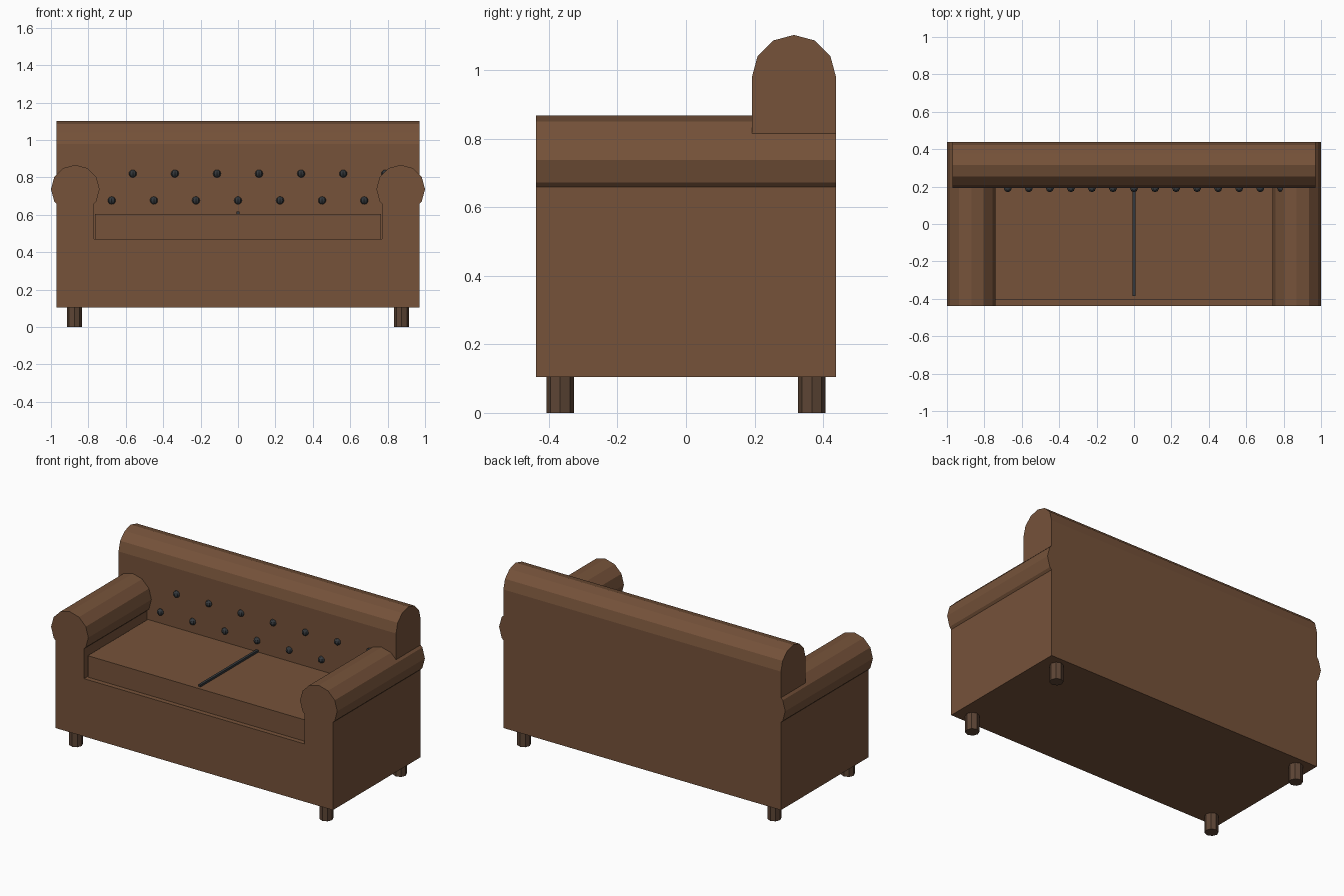
import bpy, bmesh
from math import sin, cos, pi, radians
from mathutils import Vector

if "Cube" in bpy.data.objects:
    bpy.data.objects.remove(bpy.data.objects["Cube"])


def material(name, color):
    m = bpy.data.materials.new(name)
    m.diffuse_color = (*color, 1)
    m.use_nodes = True
    m.node_tree.nodes["Principled BSDF"].inputs["Base Color"].default_value = m.diffuse_color
    return m


LEATHER = material("brown_leather", (0.18, 0.085, 0.042))
WOOD = material("dark_wood", (0.11, 0.06, 0.036))
TRIM = material("dark_trim", (0.035, 0.04, 0.045))


def finish(name, bm, mat):
    bmesh.ops.recalc_face_normals(bm, faces=bm.faces[:])
    mesh = bpy.data.meshes.new(name)
    bm.to_mesh(mesh)
    bm.free()
    mesh.materials.append(mat)
    ob = bpy.data.objects.new(name, mesh)
    bpy.context.collection.objects.link(ob)
    return ob


def extrude_profile(name, points, move, mat):
    bm = bmesh.new()
    face = bm.faces.new([bm.verts.new(p) for p in points])
    ext = bmesh.ops.extrude_face_region(bm, geom=[face])["geom"]
    if face.is_valid and len(bm.faces) == len(points) + 1:
        bm.faces.new([v for v in face.verts][::-1])
    verts = [g for g in ext if isinstance(g, bmesh.types.BMVert)]
    bmesh.ops.translate(bm, verts=verts, vec=Vector(move))
    return finish(name, bm, mat)


def box(name, lo, hi, mat):
    (x0, y0, z0), (x1, y1, z1) = lo, hi
    pts = [(x0, y0, z0), (x1, y0, z0), (x1, y1, z0), (x0, y1, z0)]
    return extrude_profile(name, pts, (0, 0, z1 - z0), mat)


HALF_W, HALF_D = 0.97, 0.4375
BASE_Z, SEAT_Z = 0.105, 0.47

# Base and rolled arms: one front profile, run the full depth
roll = [(0.87 + 0.13 * cos(radians(a)), 0.737 + 0.13 * sin(radians(a)))
        for a in range(-30, 211, 30)]
half = [(HALF_W, BASE_Z), (HALF_W, 0.659)] + roll + [(0.77, 0.659), (0.77, SEAT_Z)]
outline = half + [(-x, z) for x, z in reversed(half)]
extrude_profile("base_and_arms", [(x, -HALF_D, z) for x, z in outline],
                (0, 2 * HALF_D, 0), LEATHER)

# Backrest with a rounded top
back = [(0.1925, SEAT_Z), (HALF_D, SEAT_Z)]
back += [(0.315 + 0.1225 * cos(i * pi / 6), 0.98 + 0.1225 * sin(i * pi / 6))
         for i in range(7)]
extrude_profile("backrest", [(-HALF_W, y, z) for y, z in back],
                (2 * HALF_W, 0, 0), LEATHER)

# Seat cushion and its centre seam
box("seat_cushion", (-0.765, -0.407, SEAT_Z), (0.765, 0.2, 0.605), LEATHER)
box("cushion_seam", (-0.008, -0.385, 0.6), (0.008, 0.195, 0.618), TRIM)

# Two staggered rows of tufting buttons
for row, (z, x0) in enumerate([(0.677, -0.675), (0.82, -0.5625)]):
    for i in range(7):
        bm = bmesh.new()
        bmesh.ops.create_uvsphere(bm, u_segments=8, v_segments=6, radius=0.021)
        ob = finish(f"back_button_{row}_{i}", bm, TRIM)
        ob.location = (x0 + 0.225 * i, 0.191, z)

# Octagonal feet
for side, sx in (("left", -1), ("right", 1)):
    for end, sy in (("front", -1), ("back", 1)):
        bm = bmesh.new()
        bmesh.ops.create_cone(bm, cap_ends=True, segments=8, radius1=0.04,
                              radius2=0.04, depth=BASE_Z)
        ob = finish(f"{end}_{side}_foot", bm, WOOD)
        ob.location = (sx * 0.875, sy * 0.367, BASE_Z / 2)
